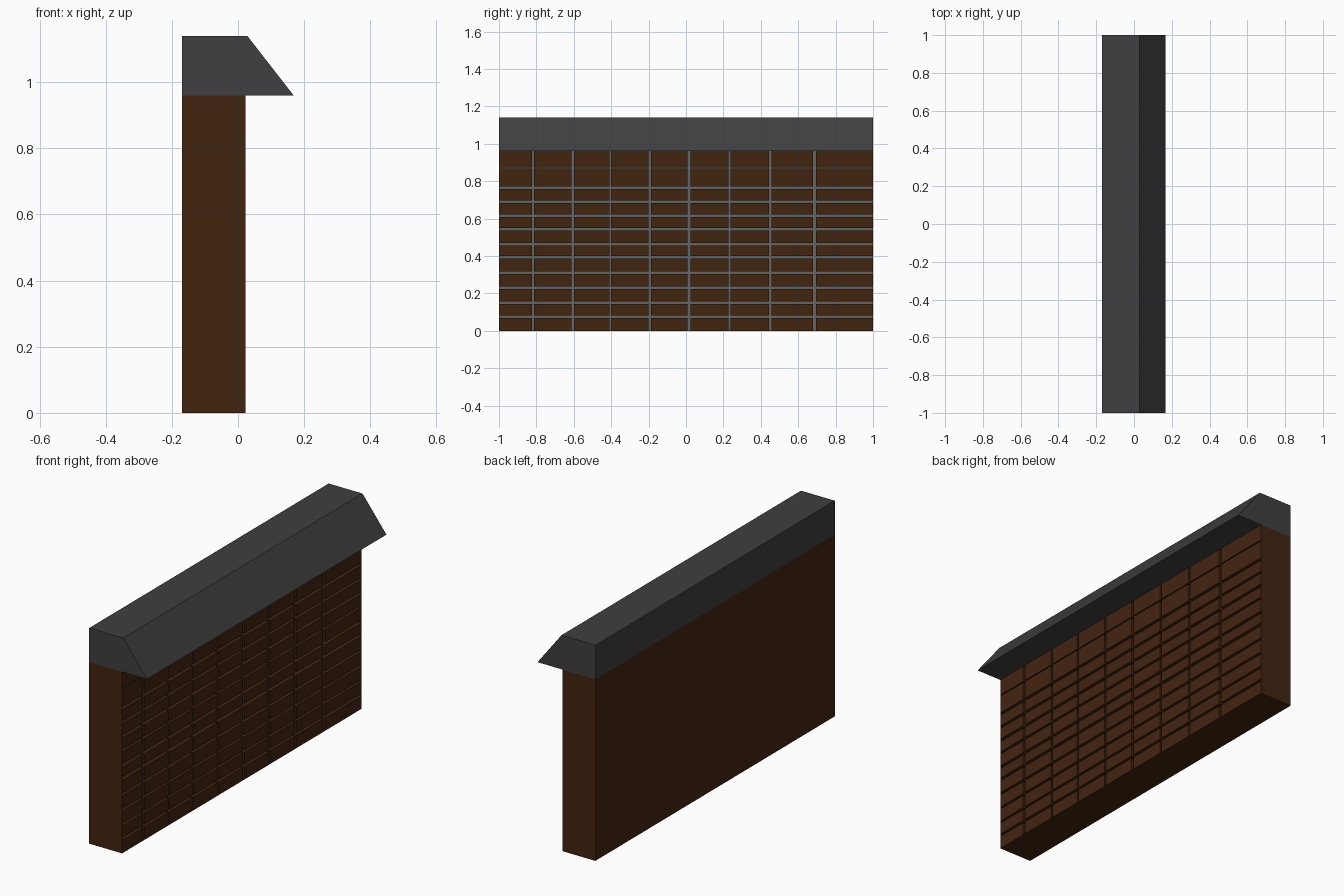
import bpy, bmesh
from mathutils import Matrix, Vector

if "Cube" in bpy.data.objects:
    bpy.data.objects.remove(bpy.data.objects["Cube"])

X0, X1, H = -0.17, 0.022, 0.96   # wall back, wall front, wall height
DEPTH = 0.04                     # mortar groove depth


def material(name, rgb):
    m = bpy.data.materials.new(name)
    m.diffuse_color = (*rgb, 1)
    m.use_nodes = True
    m.node_tree.nodes["Principled BSDF"].inputs["Base Color"].default_value = m.diffuse_color
    return m


def finish(name, bm, mats):
    me = bpy.data.meshes.new(name)
    bm.to_mesh(me)
    bm.free()
    for m in mats:
        me.materials.append(m)
    ob = bpy.data.objects.new(name, me)
    bpy.context.collection.objects.link(ob)
    return ob


def stops(start, grooves, end):
    """Cell borders: brick, groove, brick, groove ... brick."""
    out = [start]
    for centre, width in grooves:
        out += [centre - width / 2, centre + width / 2]
    return out + [end]


brick = material("brick", (0.055, 0.018, 0.005))
mortar = material("mortar", (0.13, 0.13, 0.13))
slate = material("slate", (0.05, 0.05, 0.05))

# Wall body: box left open at the brick face
bm = bmesh.new()
size = Matrix.Diagonal((X1 - X0, 2, H, 1))
bmesh.ops.create_cube(bm, size=1, matrix=Matrix.Translation(((X0 + X1) / 2, 0, H / 2)) @ size)
bmesh.ops.delete(bm, geom=[f for f in bm.faces if f.normal.x > 0.5], context='FACES_ONLY')

# Brick face: grid of bricks and grooves
ys = stops(-1, [(-0.818, .013), (-0.606, .013), (-0.405, .01), (-0.194, .012),
                (0.016, .016), (0.233, .012), (0.45, .012), (0.687, .016)], 1)
zs = stops(0, [(0.075, .013), (0.15, .012), (0.23, .012), (0.31, .013), (0.393, .015),
               (0.462, .014), (0.543, .012), (0.615, .014), (0.69, .013), (0.765, .014),
               (0.871, .006)], H)
grid = [[bm.verts.new((X1, y, z)) for z in zs] for y in ys]
grooves = []
for i in range(len(ys) - 1):
    for j in range(len(zs) - 1):
        f = bm.faces.new((grid[i][j], grid[i + 1][j], grid[i + 1][j + 1], grid[i][j + 1]))
        if i % 2 or j % 2:
            grooves.append(f)

# Push the grooves inward and colour their floors as mortar
ret = bmesh.ops.extrude_face_region(bm, geom=grooves)
old = [f for f in grooves if f.is_valid]
if old:
    bmesh.ops.delete(bm, geom=old, context='FACES_ONLY')
new = ret["geom"]
bmesh.ops.translate(bm, vec=(-DEPTH, 0, 0), verts=[g for g in new if isinstance(g, bmesh.types.BMVert)])
bm.normal_update()
for f in bm.faces:
    if abs(f.normal.x) > 0.5 and abs(f.calc_center_median().x - (X1 - DEPTH)) < 1e-4:
        f.material_index = 1
finish("brick_wall", bm, [brick, mortar])

# Sloped roof cap: profile extruded along the wall
bm = bmesh.new()
profile = [(X0, H), (0.168, H), (0.028, 1.14), (X0, 1.14)]
face = bm.faces.new([bm.verts.new((x, -1, z)) for x, z in profile])
ret = bmesh.ops.extrude_face_region(bm, geom=[face], use_keep_orig=True)
bmesh.ops.translate(bm, vec=Vector((0, 2, 0)),
                    verts=[g for g in ret["geom"] if isinstance(g, bmesh.types.BMVert)])
bmesh.ops.recalc_face_normals(bm, faces=bm.faces)
finish("roof_cap", bm, [slate])
